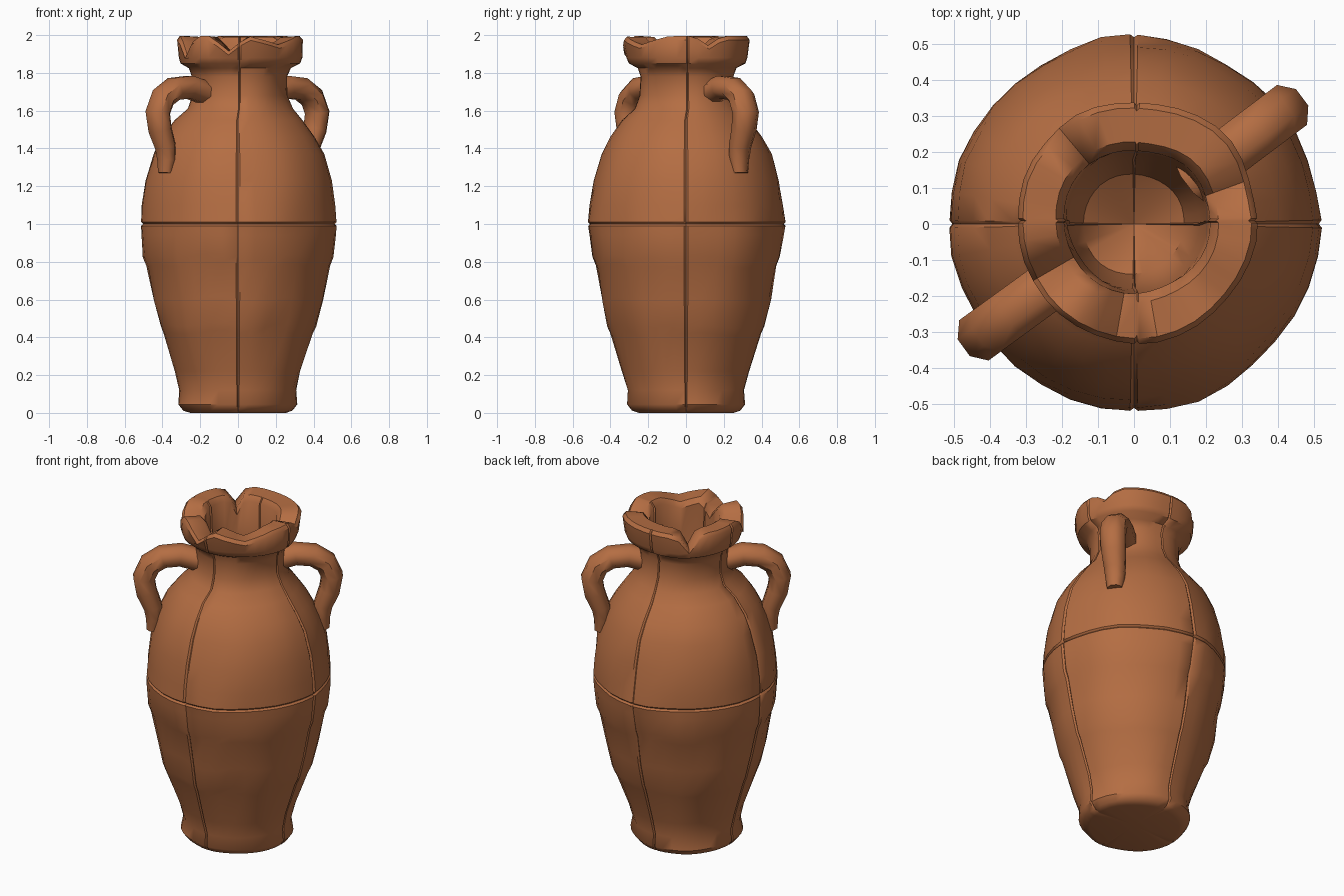
import bpy, bmesh, math
from mathutils import Vector, noise

cube = bpy.data.objects.get("Cube")
if cube:
    bpy.data.objects.remove(cube)

clay = bpy.data.materials.new("terracotta")
clay.use_nodes = True
colour = (0.46, 0.155, 0.056, 1)
clay.diffuse_color = colour
clay.node_tree.nodes["Principled BSDF"].inputs["Base Color"].default_value = colour


def finish(name, bm, angle):
    """Clean the mesh, make it an object and shade it."""
    bmesh.ops.remove_doubles(bm, verts=bm.verts, dist=0.0005)
    bmesh.ops.recalc_face_normals(bm, faces=bm.faces)
    mesh = bpy.data.meshes.new(name)
    bm.to_mesh(mesh)
    bm.free()
    mesh.materials.append(clay)
    obj = bpy.data.objects.new(name, mesh)
    bpy.context.collection.objects.link(obj)
    bpy.ops.object.select_all(action='DESELECT')
    obj.select_set(True)
    bpy.context.view_layer.objects.active = obj
    bpy.ops.object.shade_smooth_by_angle(angle=math.radians(angle))
    return obj


def bridge(bm, rings):
    """Join successive closed rings of vertices with quads."""
    for a, b in zip(rings, rings[1:]):
        n = len(a)
        for i in range(n):
            j = (i + 1) % n
            bm.faces.new((a[i], a[j], b[j], b[i]))


# Jar wall: foot, belly with the middle groove, shoulder, neck, rim, inside
profile = [
    (0, 0.012), (0.25, 0.0), (0.285, 0.012), (0.31, 0.045), (0.305, 0.12),
    (0.335, 0.22), (0.395, 0.42), (0.413, 0.46), (0.45, 0.6), (0.48, 0.78),
    (0.497, 0.825), (0.512, 0.94), (0.517, 0.99), (0.507, 1.0), (0.517, 1.01),
    (0.51, 1.1), (0.49, 1.23), (0.45, 1.37), (0.405, 1.46), (0.335, 1.55),
    (0.275, 1.61), (0.25, 1.68), (0.25, 1.78), (0.268, 1.825), (0.315, 1.85),
    (0.325, 1.88), (0.335, 1.975), (0.32, 1.995), (0.225, 1.99), (0.2, 1.96),
    (0.195, 1.75), (0.18, 1.55), (0.14, 1.35), (0, 1.25)]

# Rim chips: direction, half width in degrees, depth
chips = [(-100, 18, 0.08), (130, 12, 0.09), (210, 14, 0.1),
         (-50, 32, 0.045), (20, 14, 0.05)]

# Angles round the jar, with a fine pair beside each of the four seams
angles = []
for step in range(36):
    a = step * 10
    angles += [a - 1.2, a, a + 1.2] if a % 90 == 0 else [a]


def chip_depth(a):
    depth = 0
    for centre, width, deep in chips:
        away = abs((a - centre + 180) % 360 - 180)
        depth = max(depth, deep * (1 - away / width))
    return depth


bm = bmesh.new()
rings = []
for k, (r, z) in enumerate(profile):
    ring = []
    for a in angles:
        t = math.radians(a)
        way = Vector((math.cos(t), math.sin(t), 0))
        p = way * r + Vector((0, 0, z))
        radius = r
        if r > 0:
            # Worn, uneven surface and the quarter seams
            radius += 0.014 * noise.noise(p * 5 + Vector((3.3, 1.7, 0.4)))
            if a % 90 == 0:
                radius -= 0.008
        p = way * radius + Vector((0, 0, z))
        if z > 1.58:
            p += Vector((0.008, 0.009, 0))
        if z > 1.95:
            p.z -= chip_depth(a)
        elif 0.3 < z < 0.9:
            p.z += 0.03 * noise.noise(way * 2)
        ring.append(bm.verts.new(p))
    rings.append(ring)
bridge(bm, rings)
finish("jar_body", bm, 42)

# Handles: a path of (distance out, height, scale), swept with an eight-sided section
path = [(0.2, 1.69, 1.0), (0.32, 1.725, 1.0), (0.42, 1.715, 1.0),
        (0.49, 1.67, 1.0), (0.525, 1.59, 1.0), (0.51, 1.5, 0.95),
        (0.475, 1.41, 0.85), (0.468, 1.34, 0.75), (0.475, 1.27, 0.6)]


def handle(name, degrees):
    t = math.radians(degrees)
    out = Vector((math.cos(t), math.sin(t), 0))
    side = Vector((-out.y, out.x, 0))
    up = Vector((0, 0, 1))
    points = [out * r + up * z for r, z, s in path]
    bm = bmesh.new()
    rings = []
    for i, p in enumerate(points):
        along = points[min(i + 1, len(points) - 1)] - points[max(i - 1, 0)]
        normal = side.cross(along.normalized())
        s = path[i][2]
        ring = []
        for j in range(8):
            u = math.tau * (j + 0.5) / 8
            ring.append(bm.verts.new(
                p + side * (0.075 * s * math.cos(u)) + normal * (0.065 * s * math.sin(u))))
        rings.append(ring)
    bridge(bm, rings)
    bm.faces.new(rings[0])
    bm.faces.new(rings[-1])
    finish(name, bm, 50)


handle("left_handle", 37)
handle("right_handle", 216)
